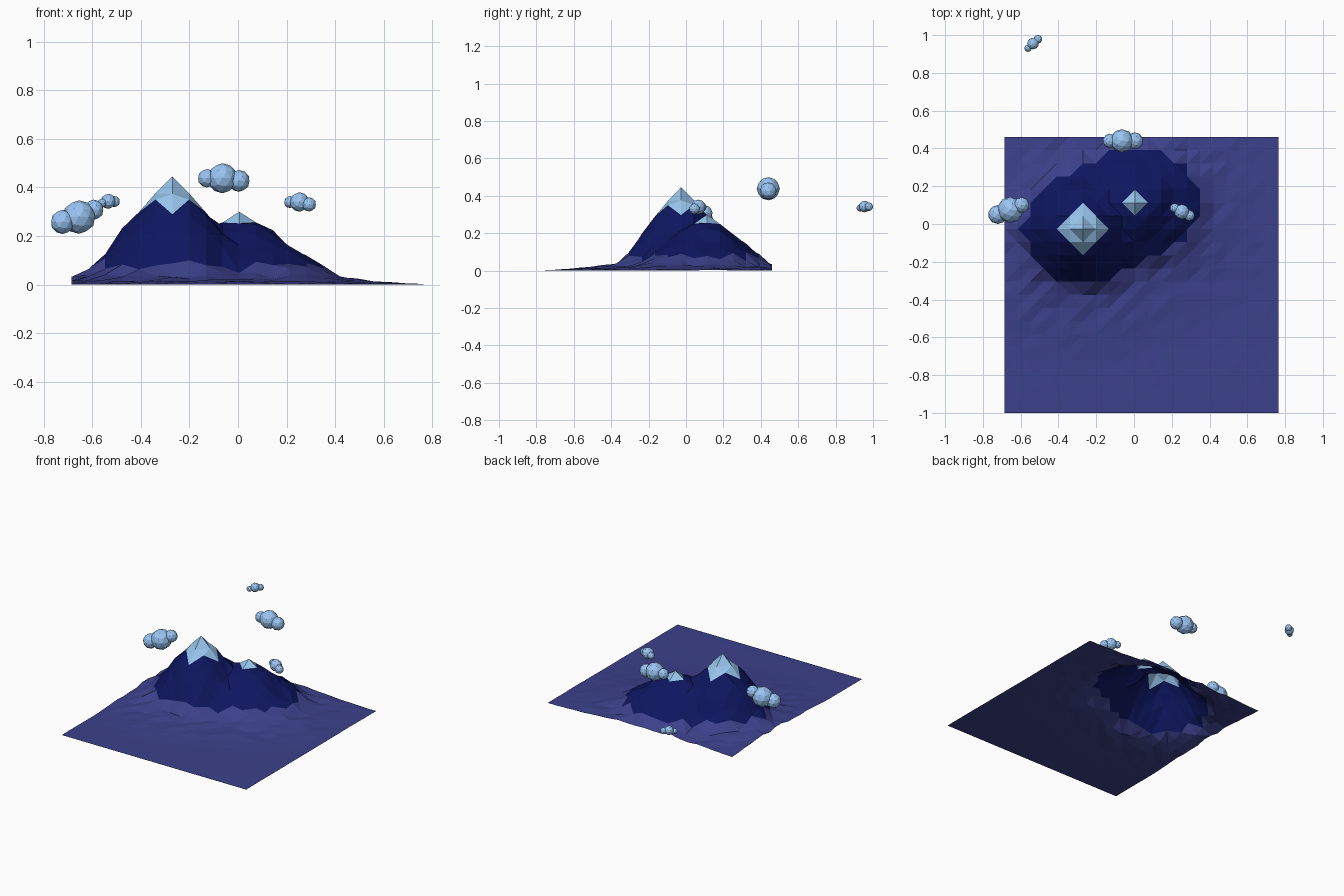
import bpy, bmesh, math, random

if "Cube" in bpy.data.objects:
    bpy.data.objects.remove(bpy.data.objects["Cube"])

random.seed(11)


def material(name, color):
    m = bpy.data.materials.new(name)
    m.diffuse_color = (*color, 1)
    m.use_nodes = True
    m.node_tree.nodes["Principled BSDF"].inputs["Base Color"].default_value = m.diffuse_color
    return m


plain = material("plain_purple", (0.045, 0.052, 0.255))
rock = material("rock_navy", (0.004, 0.008, 0.115))
snow = material("snow_blue", (0.31, 0.56, 0.84))
cloud_blue = material("cloud_blue", (0.32, 0.56, 0.9))

# Terrain grid and the radial height profiles (distance, height) of both peaks
N = 21
X0, X1, Y0, Y1 = -0.685, 0.765, -1.0, 0.46
DX, DY = (X1 - X0) / N, (Y1 - Y0) / N
MAIN = [(0, .445), (.07, .375), (.1, .35), (.14, .295), (.2, .23), (.25, .155), (.3, .085),
        (.36, .04), (.45, .02), (.6, .01), (.75, .001)]
SECOND = [(0, .30), (.07, .255), (.14, .215), (.2, .165), (.28, .115), (.34, .07),
          (.4, .035), (.5, .018), (.65, .007), (.8, .001)]
# grid column, grid row, profile, snow radius in cells, stretch of distance to front and back
PEAKS = [(6, 14, MAIN, 2, 1.04, 1.0), (10, 16, SECOND, 1, 1.08, 1.15)]


def interp(profile, d):
    for (a, za), (b, zb) in zip(profile, profile[1:]):
        if d <= b:
            return za + (zb - za) * (d - a) / (b - a)
    return 0.001


def height(i, j):
    h = max(interp(p, math.hypot((i - ci) * DX, (j - cj) * DY * (back if j > cj else front)))
            for ci, cj, p, _, front, back in PEAKS)
    if all(abs(i - p[0]) + abs(j - p[1]) > p[3] for p in PEAKS):
        h += random.uniform(-1, 1) * min(0.013, h * 0.35)
    return 0 if j == 0 else max(h, 0)


# Mountain sheet, with diagonals wrapping round each peak
bm = bmesh.new()
v = [[bm.verts.new((X0 + i * DX, Y0 + j * DY, height(i, j)))
      for j in range(N + 1)] for i in range(N + 1)]
for i in range(N):
    for j in range(N):
        a, b, c, d = v[i][j], v[i + 1][j], v[i + 1][j + 1], v[i][j + 1]
        near = min(PEAKS, key=lambda p: abs(i + .5 - p[0]) + abs(j + .5 - p[1]))
        u, w = i + .5 - near[0], j + .5 - near[1]
        falling = abs(u) + abs(w) < 7 and u * w > 0
        tris = [(a, b, d), (b, c, d)] if falling else [(a, b, c), (a, c, d)]
        for t in tris:
            f = bm.faces.new(t)
            p = f.calc_center_median()
            f.material_index = 1 if p.z > 0.08 else 0
            for pi, pj, _, r, _, _ in PEAKS:
                if abs((p.x - X0) / DX - pi) + abs((p.y - Y0) / DY - pj) < r:
                    f.material_index = 2
mesh = bpy.data.meshes.new("mountain")
bm.to_mesh(mesh)
bm.free()
for m in (plain, rock, snow):
    mesh.materials.append(m)
bpy.context.collection.objects.link(bpy.data.objects.new("mountain", mesh))


# Clouds: three faceted balls each (x, y, z, radius)
def cloud(name, balls):
    parts = []
    for x, y, z, r in balls:
        bpy.ops.mesh.primitive_ico_sphere_add(subdivisions=2, radius=r, location=(x, y, z))
        bpy.context.object.data.materials.append(cloud_blue)
        parts.append(bpy.context.object)
    bpy.ops.object.select_all(action='DESELECT')
    for o in parts:
        o.select_set(True)
    bpy.context.view_layer.objects.active = parts[1]
    bpy.ops.object.join()
    bpy.context.object.name = name


cloud("cloud_left", [(-.722, .05, .258, .05), (-.655, .075, .278, .069), (-.595, .10, .308, .042)])
cloud("cloud_back", [(-.128, .44, .438, .038), (-.064, .44, .438, .062), (.004, .44, .427, .045)])
cloud("cloud_right", [(.215, .085, .34, .025), (.253, .065, .34, .04), (.293, .045, .33, .029)])
cloud("cloud_far", [(-.561, .93, .335, .019), (-.535, .955, .343, .031), (-.509, .978, .342, .023)])
